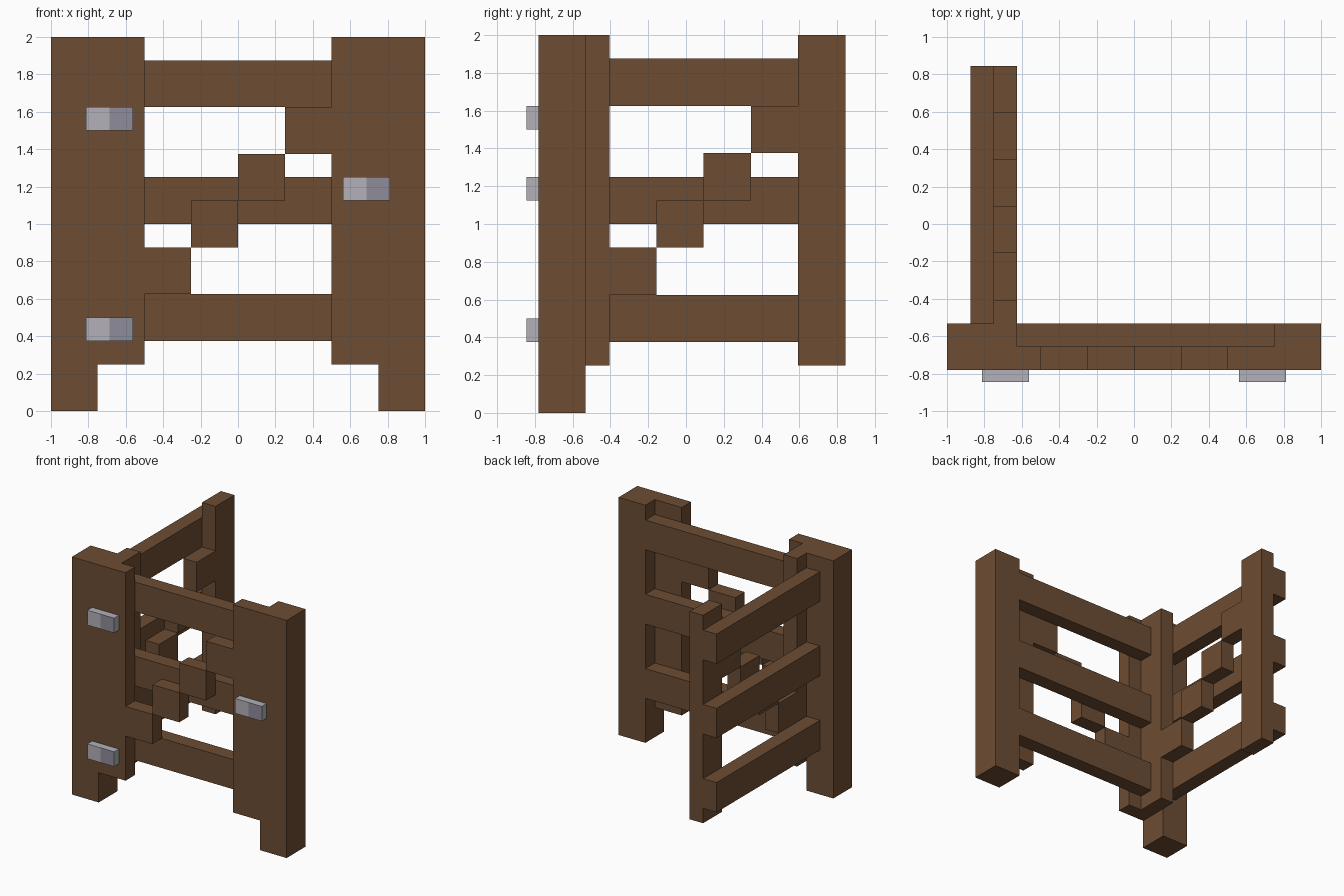
import bpy
import bmesh

cube = bpy.data.objects.get("Cube")
if cube:
    bpy.data.objects.remove(cube, do_unlink=True)

U = 0.125             # grid unit shared by every board
FRONT = -0.78125      # y of the front face


def material(name, rgb):
    mat = bpy.data.materials.new(name)
    mat.use_nodes = True
    mat.diffuse_color = (*rgb, 1)
    mat.node_tree.nodes["Principled BSDF"].inputs["Base Color"].default_value = (*rgb, 1)
    return mat


wood = material("brown wood", (0.153, 0.074, 0.033))
light_metal = material("light metal", (0.451, 0.440, 0.485))
dark_metal = material("dark metal", (0.275, 0.262, 0.314))


def box(name, x, y, z, mats=(wood,), split=False):
    """Box from (min, max) ranges in grid units; y is measured back from the front face."""
    bm = bmesh.new()
    bmesh.ops.create_cube(bm, size=1)
    for v in bm.verts:
        v.co.x = U * x[v.co.x > 0]
        v.co.y = U * y[v.co.y > 0] + FRONT
        v.co.z = U * z[v.co.z > 0]
    if split:
        # Cut down the middle and darken the right half of the front face
        mid = U * (x[0] + x[1]) / 2
        bmesh.ops.bisect_plane(bm, geom=bm.verts[:] + bm.edges[:] + bm.faces[:],
                               plane_co=(mid, 0, 0), plane_no=(1, 0, 0))
        bm.normal_update()
        for f in bm.faces:
            if f.normal.y < -0.5 and f.calc_center_median().x > mid:
                f.material_index = 1
    mesh = bpy.data.meshes.new(name)
    bm.to_mesh(mesh)
    bm.free()
    for m in mats:
        mesh.materials.append(m)
    obj = bpy.data.objects.new(name, mesh)
    bpy.context.collection.objects.link(obj)
    return obj


# Front frame posts: tall leg with a wide board beside it
box("right_leg", (-8, -6), (0, 2), (0, 16))
box("left_leg", (6, 8), (0, 2), (0, 16))
box("right_front_board", (-6, -4), (0, 1), (2, 16))
box("left_front_board", (4, 6), (0, 1), (2, 16))

# Side wing posts
box("wing_inner_post", (-6, -5), (1, 3), (2, 16))
box("wing_end_post", (-6, -5), (11, 13), (2, 16))

# Horizontal rails behind the posts on both frames
for label, z in (("lower", 3), ("middle", 8), ("upper", 13)):
    box(f"front_{label}_rail", (-5, 6), (1, 2), (z, z + 2))
    box(f"wing_{label}_rail", (-7, -6), (2, 13), (z, z + 2))

# Diagonal brace built as rising steps
for i in range(4):
    z = (5 + 2 * i, 7 + 2 * i)
    box(f"front_brace_step_{i + 1}", (2 * i - 4, 2 * i - 2), (0, 1), z)
    box(f"wing_brace_step_{i + 1}", (-6, -5), (2 * i + 3, 2 * i + 5), z)

# Metal clasps on the front boards
for name, x, z in (("lower_right_clasp", -6.5, 3), ("upper_right_clasp", -6.5, 12),
                   ("left_clasp", 4.5, 9)):
    box(name, (x, x + 2), (-0.5, 0), (z, z + 1), (light_metal, dark_metal), split=True)
